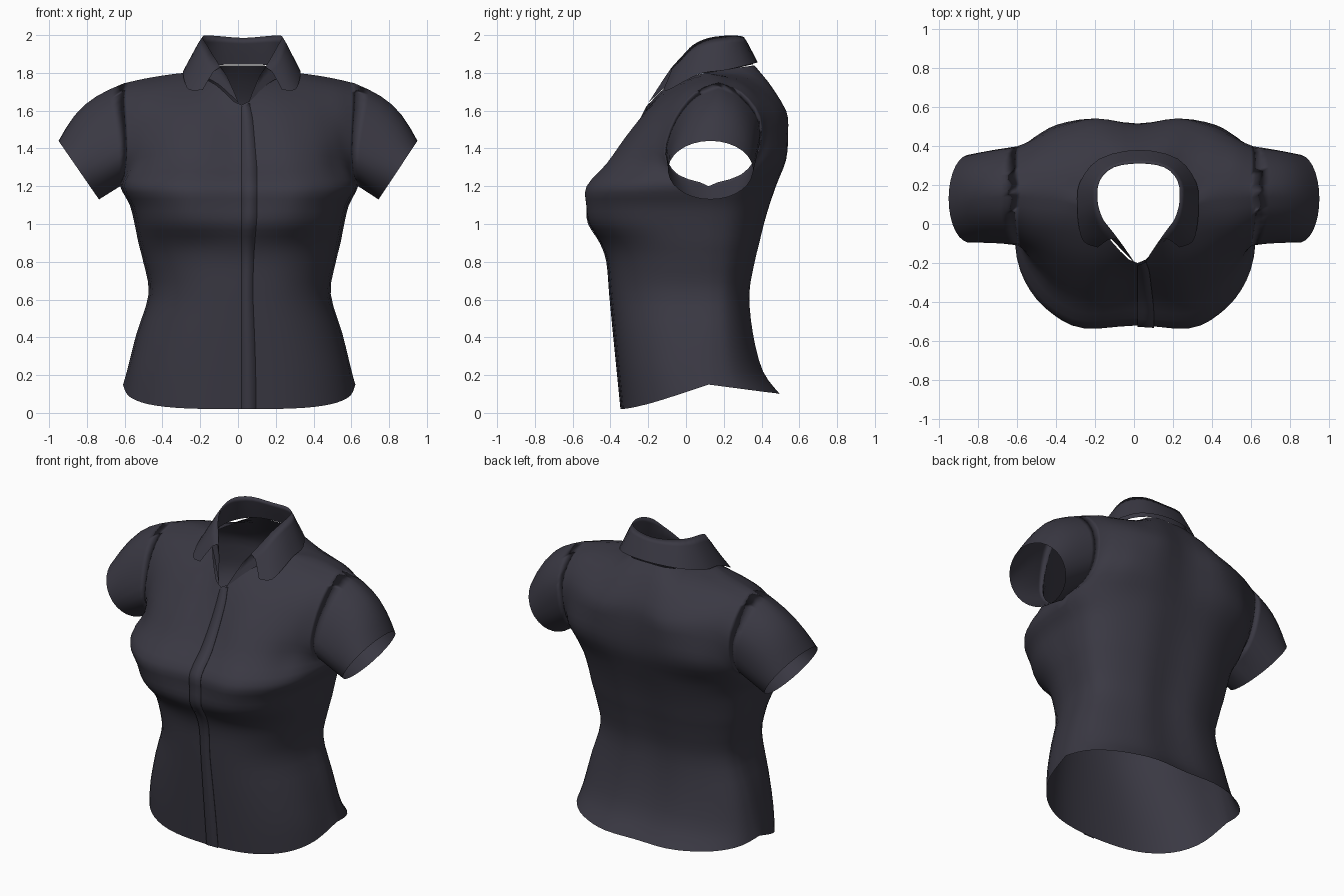
import bpy, bmesh, math
from mathutils import Vector as V

if "Cube" in bpy.data.objects:
    bpy.data.objects.remove(bpy.data.objects["Cube"])

SUB = 3                                    # resampling steps per control span
fabric = bpy.data.materials.new("dark_slate_fabric")
fabric.diffuse_color = (0.042, 0.040, 0.056, 1)
fabric.use_nodes = True
fabric.node_tree.nodes["Principled BSDF"].inputs["Base Color"].default_value = fabric.diffuse_color


def smooth(pts, n=SUB):
    """Catmull-Rom resample of an open point list."""
    pts = [V(p) for p in pts]
    out = []
    for i in range(len(pts) - 1):
        a, b = pts[i], pts[i + 1]
        p0, p3 = pts[max(i - 1, 0)], pts[min(i + 2, len(pts) - 1)]
        for k in range(n):
            t = k / n
            out.append(0.5 * (2 * a + (b - p0) * t + (2 * p0 - 5 * a + 4 * b - p3) * t * t
                              + (3 * a - p0 - 3 * b + p3) * t ** 3))
    return out + [pts[-1]]


def patch(rows):
    """Resample a control grid in both directions."""
    rows = [smooth(r) for r in rows]
    cols = [smooth(c) for c in zip(*rows)]
    return [list(r) for r in zip(*cols)]


def mirror_row(row):
    """Half row starting on the centre line -> full row from -x to +x."""
    return [(-x, y, z) for x, y, z in row[:0:-1]] + list(row)


def add_grid(bm, grid, flip=False):
    vs = [[bm.verts.new(p) for p in r] for r in grid]
    for a, b in zip(vs, vs[1:]):
        for i in range(len(a) - 1):
            q = [a[i], a[i + 1], b[i + 1], b[i]]
            bm.faces.new(q[::-1] if flip else q)


def finish(name, bm, shift):
    bmesh.ops.remove_doubles(bm, verts=bm.verts, dist=0.0008)
    for v in bm.verts:                     # garment sits slightly off centre
        v.co.x += shift * (1 - min(1, abs(v.co.x) / 0.95))
    me = bpy.data.meshes.new(name)
    bm.to_mesh(me)
    bm.free()
    ob = bpy.data.objects.new(name, me)
    bpy.context.collection.objects.link(ob)
    me.materials.append(fabric)
    for p in me.polygons:
        p.use_smooth = True


# ---- torso: rings below the armpit (z, half width, front y, back y, squareness, bust cleft)
RINGS = [(0.02, 0.615, -0.34, 0.51, 2.4, 0), (0.22, 0.595, -0.36, 0.42, 2.4, 0),
         (0.42, 0.545, -0.38, 0.365, 2.4, 0), (0.63, 0.482, -0.40, 0.345, 2.4, 0),
         (0.80, 0.51, -0.415, 0.375, 2.4, 0), (0.90, 0.535, -0.45, 0.40, 2.5, 0),
         (1.00, 0.555, -0.53, 0.425, 2.7, 0.02), (1.10, 0.58, -0.55, 0.455, 2.8, 0.035),
         (1.20, 0.63, -0.55, 0.49, 2.8, 0.04)]


def ring_row(i, back):
    z, w, yf, yb, n, cleft = RINGS[i]
    row = []
    for k in range(6):
        u, th = k / 5, k * math.pi / 10
        e = 2 / (2.25 if back else n)
        s, c = math.sin(th) ** e, max(0, math.cos(th)) ** e
        y = 0.12 + ((yb if back else yf) - 0.12) * c
        if k == 0:
            y += -0.02 if back else cleft
        zz = z
        if i == 0:                         # curved hem
            zz = 0.10 + 0.05 * u * u if back else 0.02 + 0.13 * u ** 2.6
        row.append((w * s, y, zz))
    return row


# ---- yoke rows from bust / shoulder blades up to the shoulder seam
SEAM = [(0.27, 0.10, 1.80), (0.38, 0.15, 1.79), (0.50, 0.165, 1.77), (0.61, 0.17, 1.745)]
FRONT = [
    [(0, -.40, 1.31), (.24, -.42, 1.32), (.41, -.35, 1.32), (.51, -.24, 1.31), (.57, -.15, 1.30), (.61, -.04, 1.26)],
    [(0, -.31, 1.43), (.21, -.32, 1.46), (.38, -.27, 1.46), (.49, -.20, 1.45), (.55, -.15, 1.42), (.60, -.11, 1.38)],
    [(0, -.245, 1.54), (.18, -.21, 1.60), (.33, -.16, 1.62), (.45, -.11, 1.62), (.54, -.08, 1.60), (.61, -.055, 1.56)],
    [(0, -.22, 1.59), (.15, -.14, 1.68), (.30, -.01, 1.745), (.42, .02, 1.74), (.52, .03, 1.72), (.62, .05, 1.69)],
    [(0, -.20, 1.63), (.13, -.09, 1.735)] + SEAM]
BACK = [
    [(0, .505, 1.32), (.24, .53, 1.34), (.41, .50, 1.34), (.51, .44, 1.33), (.57, .38, 1.31), (.61, .29, 1.26)],
    [(0, .515, 1.48), (.22, .54, 1.48), (.38, .51, 1.48), (.49, .46, 1.46), (.55, .42, 1.43), (.60, .38, 1.38)],
    [(0, .50, 1.62), (.20, .53, 1.60), (.35, .485, 1.62), (.46, .44, 1.62), (.54, .41, 1.60), (.61, .39, 1.56)],
    [(0, .43, 1.75), (.18, .43, 1.75), (.31, .32, 1.77), (.42, .31, 1.75), (.52, .305, 1.73), (.62, .29, 1.69)],
    [(0, .36, 1.84), (.16, .33, 1.835)] + SEAM]

NR = len(RINGS)
front = patch([mirror_row(ring_row(i, False)) for i in range(NR)] + [mirror_row(r) for r in FRONT])
back = patch([mirror_row(ring_row(i, True)) for i in range(NR)] + [mirror_row(r) for r in BACK])


def weld(r, c):
    front[r][c] = back[r][c] = (front[r][c] + back[r][c]) / 2


pit, last = (NR - 1) * SUB, len(front[0]) - 1      # armpit row, last column
for r in range(pit + 1):                           # side seams
    weld(r, 0)
    weld(r, last)
for c in range(last + 1):                          # shoulder seams
    if abs(c - last // 2) >= 2 * SUB:
        weld(-1, c)

bm = bmesh.new()
add_grid(bm, front)
add_grid(bm, back, True)

# ---- short sleeves: armhole loop lofted to a tilted oval cuff
for side, col in ((-1, 0), (1, last)):
    loop = [r[col] for r in front[pit:]] + [r[col] for r in back[pit:-1]][::-1]
    n = len(loop) - 1
    rings = []
    for j in range(7):
        t, ring = j / 6, []
        for i, p in enumerate(loop):
            a = 2 * math.pi * i / n
            up = -math.cos(a)
            cuff = V((side * (0.845 + 0.105 * up), 0.13 - 0.225 * math.sin(a), 1.285 + 0.155 * up))
            b = math.sin(math.pi * t) * max(0, up) * 0.05
            ring.append(p.lerp(cuff, t) + V((side * 0.7 * b, 0.3 * b, 0.75 * b)))
        rings.append(ring)
    add_grid(bm, rings, side < 0)
finish("shirt_body", bm, 0.018)

# ---- button placket: thin overlap down the front
bm = bmesh.new()
mid = last // 2
strip = [[p + V((0, -0.007, 0)) for p in r[mid:mid + 2]] for r in front[:-1]]
strip = [[a, a.lerp(b, min(1, 0.085 / max(0.01, b.x - a.x)))] for a, b in strip]
strip = [[a + V((0, 0.006, 0)), a, b, b + V((0, 0.006, 0))] for a, b in strip]
add_grid(bm, strip)
finish("button_placket", bm, 0.018)

# ---- folded collar: neckline, fold line, outer edge (half, from centre back to front point)
COLLAR = [
    [(0, .355, 1.845), (.15, .33, 1.84), (.25, .24, 1.82), (.27, .10, 1.80), (.23, .02, 1.79), (.13, -.09, 1.74), (.025, -.20, 1.64)],
    [(0, .31, 1.985), (.13, .29, 1.995), (.20, .22, 1.998), (.21, .12, 1.985), (.19, .04, 1.95), (.155, -.02, 1.89), (.12, -.075, 1.83)],
    [(0, .38, 1.855), (.20, .335, 1.845), (.30, .21, 1.815), (.31, .09, 1.80), (.305, .0, 1.76), (.28, -.09, 1.71), (.21, -.12, 1.71)]]
bm = bmesh.new()
add_grid(bm, patch([mirror_row(r) for r in COLLAR]))
finish("collar", bm, 0.03)
